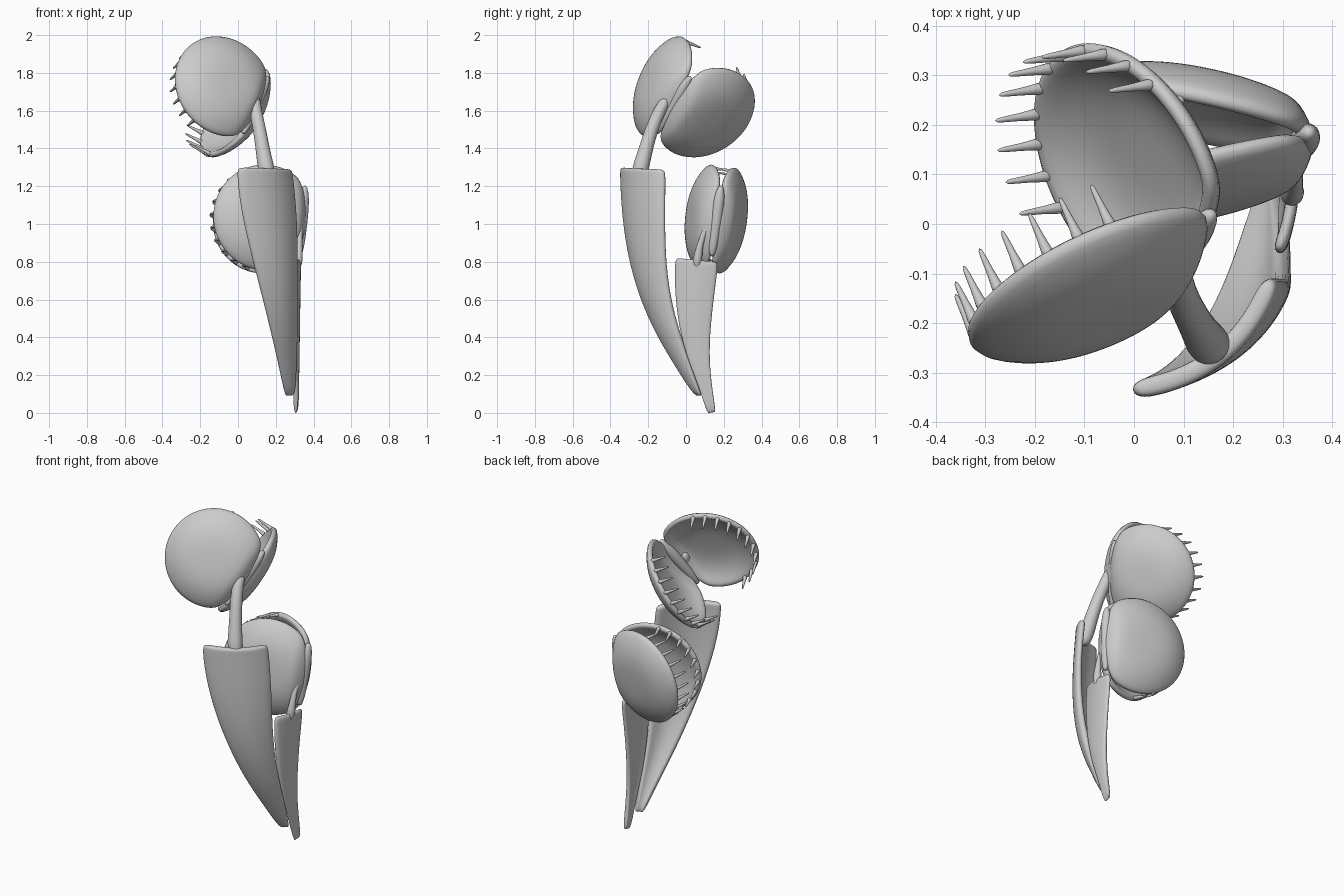
import bpy, math
from mathutils import Vector as V

if "Cube" in bpy.data.objects:
    bpy.data.objects.remove(bpy.data.objects["Cube"])


def finish(ob, thickness=0, levels=1):
    if thickness:
        m = ob.modifiers.new("thick", "SOLIDIFY")
        m.thickness, m.offset = thickness, 0
    if levels:
        m = ob.modifiers.new("smooth", "SUBSURF")
        m.levels = m.render_levels = levels
    for p in ob.data.polygons:
        p.use_smooth = True


def mesh(name, verts, faces):
    me = bpy.data.meshes.new(name)
    me.from_pydata(verts, [], faces)
    ob = bpy.data.objects.new(name, me)
    bpy.context.collection.objects.link(ob)
    return ob


def tubes(name, paths, sides=10):
    """Round tapered tubes; each path is a list of (point, radius)."""
    vs, fs = [], []
    for path in paths:
        base = len(vs)
        n = len(path)
        for i, (p, r) in enumerate(path):
            t = (path[min(i + 1, n - 1)][0] - path[max(i - 1, 0)][0]).normalized()
            a = t.cross(V((0.31, 0.87, 0.12))).normalized()
            b = t.cross(a)
            for k in range(sides):
                w = 2 * math.pi * k / sides
                vs.append(p + (a * math.cos(w) + b * math.sin(w)) * r)
        for i in range(n - 1):
            for k in range(sides):
                k2 = (k + 1) % sides
                q = base + i * sides
                fs.append((q + k, q + k2, q + sides + k2, q + sides + k))
        fs.append([base + k for k in reversed(range(sides))])
        fs.append([base + (n - 1) * sides + k for k in range(sides)])
    ob = mesh(name, vs, fs)
    finish(ob)
    return ob


def leaf(name, stations, thickness):
    """Curved blade lofted through (left edge, right edge, bulge) rows."""
    cols, vs, fs = 7, [], []
    for L, R, bulge in stations:
        L, R = V(L), V(R)
        w = R - L
        side = V((w.y, -w.x, 0)).normalized()
        for j in range(cols):
            t = j / (cols - 1)
            vs.append(L.lerp(R, t) + side * bulge * 4 * t * (1 - t))
    for i in range(len(stations) - 1):
        for j in range(cols - 1):
            q = i * cols + j
            fs.append((q, q + 1, q + cols + 1, q + cols))
    finish(mesh(name, vs, fs), thickness, 2)


def lobe(name, M, h, d, n, r, depth, spine_len, lean):
    """Bowl flattened along the hinge, with bristles round its rim."""
    c = M + d * r * 0.72

    def at(rho, w):
        u, v = rho * math.cos(w), rho * math.sin(w)
        if u < -0.55:
            u = -0.55 + (u + 0.55) * 0.45
        return c + d * u * r + h * v * r + n * depth * (1 - rho ** 3.2)

    rings, seg = 9, 40
    vs, fs = [at(0, 0)], []
    for i in range(1, rings + 1):
        for k in range(seg):
            vs.append(at(i / rings, 2 * math.pi * k / seg))
    for k in range(seg):
        k2 = (k + 1) % seg
        fs.append((0, 1 + k, 1 + k2))
        for i in range(rings - 1):
            q = 1 + i * seg
            fs.append((q + k, q + seg + k, q + seg + k2, q + k2))
    finish(mesh(name, vs, fs), 0.034)

    # bristles
    paths = []
    count = 11
    for i in range(count):
        w = math.radians(-75 + 150 * i / (count - 1))
        p = at(0.95, w)
        dirn = (d * lean - n).normalized()
        paths.append([(p, 0.018), (p + dirn * spine_len * 0.3, 0.010),
                      (p + dirn * spine_len * 0.7, 0.007),
                      (p + dirn * spine_len, 0.005)])
    tubes(name + "_bristles", paths, 8)


def trap(name, M, h, d1, d2, r, depth, spine_len, leans, slide=0):
    M, h = V(M), V(h).normalized()
    ds = [(V(d) - h * V(d).dot(h)).normalized() for d in (d1, d2)]
    for i, label in enumerate(("front_lobe", "back_lobe")):
        d, other = ds[i], ds[1 - i]
        n = h.cross(d)
        if n.dot(other) > 0:
            n = -n
        lobe(f"{name}_{label}", M + h * slide * i, h, d, n, r, depth, spine_len, leans[i])
    # hinge ridge
    tubes(name + "_hinge", [[(M + h * r * t, rad) for t, rad in
          ((-0.66, 0.012), (-0.5, 0.024), (0, 0.032), (0.4, 0.032), (0.6, 0.022), (0.7, 0.01))]], 12)


# large plant
leaf("large_leaf", [
    ((0.25, 0.065, 0.085), (0.29, 0.085, 0.085), 0.005),
    ((0.215, -0.04, 0.25), (0.298, 0.03, 0.25), 0.015),
    ((0.175, -0.145, 0.42), (0.303, -0.033, 0.42), 0.03),
    ((0.125, -0.235, 0.62), (0.305, -0.085, 0.62), 0.042),
    ((0.07, -0.295, 0.83), (0.308, -0.108, 0.83), 0.05),
    ((0.02, -0.325, 1.04), (0.305, -0.11, 1.04), 0.054),
    ((-0.003, -0.335, 1.20), (0.29, -0.108, 1.20), 0.055),
    ((-0.006, -0.337, 1.28), (0.282, -0.108, 1.265), 0.055),
    ((0.0, -0.333, 1.30), (0.275, -0.113, 1.29), 0.055)], 0.04)
tubes("large_stem", [[(V(p), r) for p, r in (
    ((0.165, -0.25, 1.22), 0.03), ((0.15, -0.243, 1.29), 0.048),
    ((0.138, -0.225, 1.35), 0.04), ((0.115, -0.185, 1.50), 0.035),
    ((0.09, -0.135, 1.61), 0.034), ((0.09, -0.09, 1.68), 0.028))]], 14)
trap("large_trap", (0.09, -0.07, 1.625), (0.35, 0.48, 0.80),
     (-0.86, -0.22, 0.47), (-0.53, 0.83, -0.15), 0.28, 0.085, 0.11, (0.0, 0.3), 0.02)

# small plant
leaf("small_leaf", [
    ((0.305, 0.115, -0.008), (0.31, 0.16, 0.0), 0.0),
    ((0.302, 0.065, 0.15), (0.308, 0.135, 0.15), 0.005),
    ((0.30, -0.005, 0.32), (0.308, 0.122, 0.32), 0.009),
    ((0.297, -0.046, 0.5), (0.31, 0.135, 0.5), 0.012),
    ((0.292, -0.06, 0.66), (0.312, 0.155, 0.66), 0.015),
    ((0.29, -0.06, 0.78), (0.315, 0.17, 0.77), 0.017),
    ((0.29, -0.055, 0.822), (0.315, 0.165, 0.80), 0.017)], 0.026)
tubes("small_stem", [[(V(p), r) for p, r in (
    ((0.315, 0.055, 0.76), 0.016), ((0.318, 0.06, 0.81), 0.028),
    ((0.323, 0.068, 0.86), 0.019), ((0.325, 0.085, 0.93), 0.015),
    ((0.33, 0.12, 1.0), 0.014))]], 12)
a = math.radians(13)
trap("small_trap", (0.338, 0.16, 1.01), (0.08, 0.13, 1),
     (-math.cos(a), -math.sin(a), 0.1), (-math.cos(a), math.sin(a), 0.04),
     0.282, 0.08, 0.10, (0.1, 0.1))
